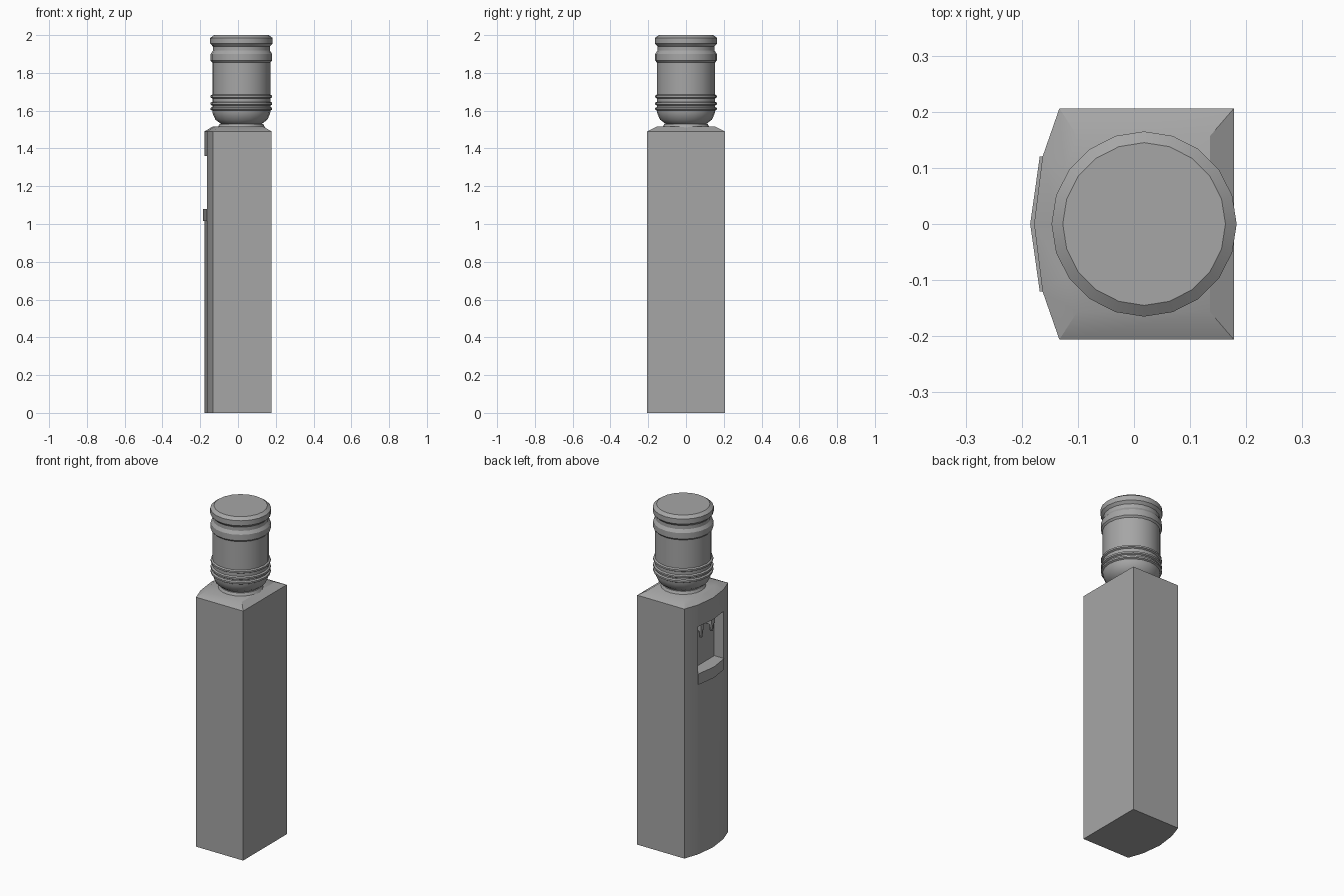
import bpy, bmesh, math
from mathutils import Matrix

cube = bpy.data.objects.get("Cube")
if cube:
    bpy.data.objects.remove(cube, do_unlink=True)

grey = bpy.data.materials.new("plain grey")
grey.use_nodes = True
grey.diffuse_color = (0.38, 0.38, 0.38, 1)
grey.node_tree.nodes["Principled BSDF"].inputs["Base Color"].default_value = (0.38, 0.38, 0.38, 1)


def finish(name, bm, smooth=30):
    """Turn a bmesh into a named, shaded object."""
    bmesh.ops.recalc_face_normals(bm, faces=bm.faces)
    mesh = bpy.data.meshes.new(name)
    bm.to_mesh(mesh)
    bm.free()
    mesh.materials.append(grey)
    obj = bpy.data.objects.new(name, mesh)
    bpy.context.collection.objects.link(obj)
    shade(obj, smooth)
    return obj


def shade(obj, angle):
    bpy.ops.object.select_all(action='DESELECT')
    obj.select_set(True)
    bpy.context.view_layer.objects.active = obj
    if angle:
        bpy.ops.object.shade_smooth_by_angle(angle=math.radians(angle))


def loft(name, rings, smooth=30):
    """Skin a stack of equal-sized rings and cap both ends."""
    bm = bmesh.new()
    loops = [[bm.verts.new(p) for p in ring] for ring in rings]
    for a, b in zip(loops, loops[1:]):
        for i in range(len(a)):
            j = (i + 1) % len(a)
            bm.faces.new((a[i], a[j], b[j], b[i]))
    bm.faces.new(loops[0])
    bm.faces.new(loops[-1])
    return finish(name, bm, smooth)


def at_height(plan, z, scale=1):
    return [(x * scale, y * scale, z) for x, y in plan]


def lathe(name, profile, sides, x=0, y=0, smooth=30):
    rings = [[(x + r * math.cos(math.tau * i / sides),
               y + r * math.sin(math.tau * i / sides), z) for i in range(sides)]
             for r, z in profile]
    return loft(name, rings, smooth)


def box(name, size, centre):
    bm = bmesh.new()
    bmesh.ops.create_cube(bm, size=1, matrix=Matrix.Translation(centre) @ Matrix.Diagonal((*size, 1)))
    return finish(name, bm, 0)


# Cabinet with a bowed dispenser side and a chamfered top
half = [(0.178, 0.206), (-0.133, 0.206), (-0.163, 0.12), (-0.178, 0)]
plan = half + [(x, -y) for x, y in reversed(half[:-1])]
cabinet = loft("cabinet", [at_height(plan, 0), at_height(plan, 1.49),
                           at_height(plan, 1.515, 0.76)])

# Dispenser niche cut into the bowed side
cutter = box("niche_cutter", (0.2, 0.239, 0.29), (-0.203, 0, 1.215))
cutter.hide_render = True
cut = cabinet.modifiers.new("niche", 'BOOLEAN')
cut.object = cutter
cut.solver = 'EXACT'
shade(cabinet, 0)
bpy.ops.object.modifier_apply(modifier=cut.name)
bpy.data.objects.remove(cutter, do_unlink=True)
shade(cabinet, 30)

# Drip tray following the bow
tray = [(-0.104, 0.12), (-0.168, 0.12), (-0.185, 0), (-0.168, -0.12), (-0.104, -0.12)]
loft("drip_tray", [at_height(tray, 1.015), at_height(tray, 1.08)])

# Pair of taps under the niche ceiling
for side, y in (("left", -0.05), ("right", 0.05)):
    box(side + "_tap_body", (0.045, 0.03, 0.035), (-0.122, y, 1.325))
    lathe(side + "_tap_spout", [(0.009, 1.265), (0.013, 1.31)], 8, -0.133, y)

# Collar that holds the bottle
lathe("bottle_collar", [(0.125, 1.51), (0.115, 1.53), (0.1, 1.53)], 20, 0.018)

# Upturned bottle with ribs and a waisted base
profile = [(0.1, 1.525), (0.115, 1.535), (0.138, 1.553), (0.152, 1.585)]
for z in (1.6, 1.627, 1.665):
    profile += [(0.154, z), (0.163, z + 0.005), (0.163, z + 0.015), (0.154, z + 0.02)]
profile += [(0.154, 1.84), (0.154, 1.855), (0.163, 1.865), (0.163, 1.9), (0.151, 1.918),
            (0.151, 1.94), (0.165, 1.955), (0.165, 1.985), (0.145, 2.0)]
lathe("bottle", profile, 20, 0.018)
